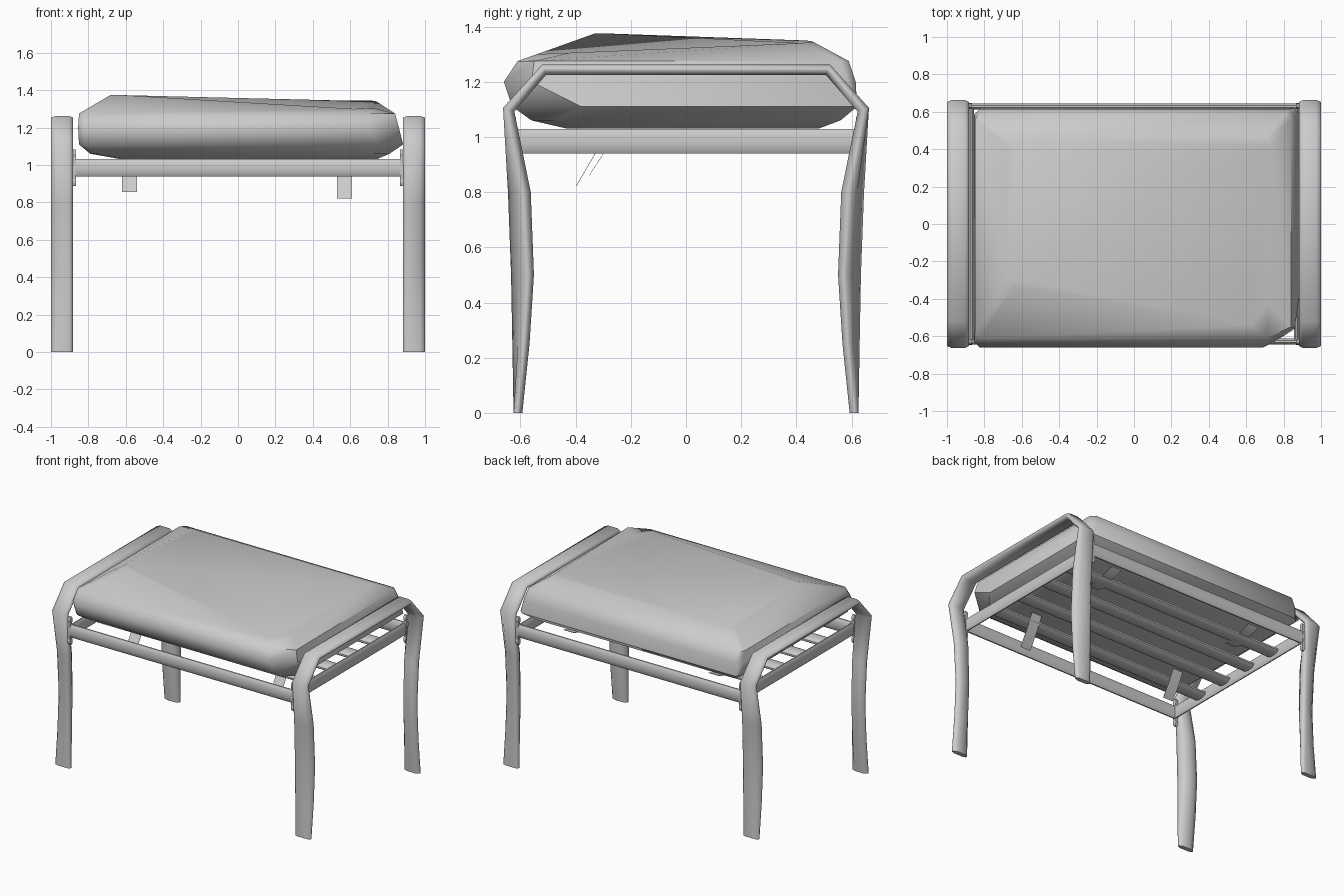
import bpy, bmesh, math
from mathutils import Vector

if "Cube" in bpy.data.objects:
    bpy.data.objects.remove(bpy.data.objects["Cube"])

grey = bpy.data.materials.new("neutral grey")
grey.diffuse_color = (0.6, 0.6, 0.6, 1)
grey.use_nodes = True
grey.node_tree.nodes["Principled BSDF"].inputs["Base Color"].default_value = grey.diffuse_color


def finish(name, bm, angle=35):
    bmesh.ops.recalc_face_normals(bm, faces=bm.faces)
    me = bpy.data.meshes.new(name)
    bm.to_mesh(me)
    bm.free()
    ob = bpy.data.objects.new(name, me)
    bpy.context.collection.objects.link(ob)
    me.materials.append(grey)
    bpy.ops.object.select_all(action='DESELECT')
    ob.select_set(True)
    bpy.context.view_layer.objects.active = ob
    bpy.ops.object.shade_smooth_by_angle(angle=math.radians(angle))
    return ob


def loft(name, rings, angle=35):
    """Skin a list of equal-length closed rings and cap both ends."""
    bm = bmesh.new()
    vs = [[bm.verts.new(p) for p in r] for r in rings]
    n = len(vs[0])
    for a, b in zip(vs, vs[1:]):
        for i in range(n):
            j = (i + 1) % n
            bm.faces.new((a[i], a[j], b[j], b[i]))
    bm.faces.new(vs[0])
    bm.faces.new(vs[-1])
    return finish(name, bm, angle)


def bar(name, a, b, w, h, sides=12):
    """Oval bar between two points: w is horizontal width, h is height."""
    a, b = Vector(a), Vector(b)
    d = (b - a).normalized()
    u = d.cross(Vector((0, 0, 1))).normalized()
    v = u.cross(d)
    ts = [2 * math.pi * (i + 0.5) / sides for i in range(sides)]
    rings = [[p + u * math.cos(t) * w / 2 + v * math.sin(t) * h / 2 for t in ts]
             for p in (a, b)]
    return loft(name, rings)


# Side frames: one bent strip per side, forming two bowed legs and a top bar.
# Each station: y,z of outer and inner surface at the far edge, then at the near edge
half = [
    ((.625, 0), (.593, 0), (.625, 0), (.593, 0)),
    ((.602, .25), (.565, .25), (.635, .25), (.573, .25)),
    ((.59, .5), (.548, .5), (.643, .5), (.56, .5)),
    ((.612, .8), (.56, .8), (.652, .8), (.57, .8)),
    ((.663, 1.105), (.622, 1.092), (.663, 1.105), (.622, 1.092)),
    ((.522, 1.262), (.507, 1.225), (.522, 1.262), (.507, 1.225)),
]


def frame_ring(st, sx, sy):
    fo, fi, no, ni = [Vector((0, y * sy, z)) for y, z in st]

    def at(x, t):
        k = (x - .883) / .117
        p = no.lerp(fo, k).lerp(ni.lerp(fi, k), t)
        return (sx * x, p.y, p.z)
    return [at(1, .6), at(1, .25), at(.975, 0), at(.903, 0),
            at(.883, .25), at(.883, .6), at(.905, 1), at(.97, 1)]


for side, sx in (("left", -1), ("right", 1)):
    rings = [frame_ring(s, sx, 1) for s in half]
    rings += [frame_ring(s, sx, -1) for s in reversed(half)]
    loft(side + "_leg_frame", rings, 75)

    # Side rail, with brackets and bolts joining it to the legs
    bar(side + "_rail", (sx * .868, -.63, .985), (sx * .868, .63, .985), .028, .092)
    for sy in (-1, 1):
        for z in (.91, 1.06):
            bar("bolt", (sx * .865, sy * .63, z), (sx * .885, sy * .63, z), .03, .05, 8)
        bar("bracket", (sx * .866, sy * .632, .985),
            (sx * .885, sy * .632, .985), .03, .17, 8)

# Front and back rails
for name, sy in (("front_rail", -1), ("back_rail", 1)):
    bar(name, (-.88, sy * .628, .985), (.88, sy * .628, .985), .034, .095)

# Slats under the cushion
for i in range(4):
    y = -.36 + .24 * i
    bar("slat", (-.865, y, .985), (.865, y, .985), .11, .045)


# Straps: two hang at the front, two lie flat at the back
def strap(name, x, pts):
    rings = []
    for y, z in pts:
        rings.append([(x - .04, y, z), (x + .04, y, z),
                      (x + .04, y + .005, z + .005), (x - .04, y + .005, z + .005)])
    loft(name, rings)


strap("right_hanging_strap", .57, [(-.29, 1.02), (-.33, .94), (-.4, .82)])
strap("left_hanging_strap", -.58, [(-.26, 1.02), (-.3, .94), (-.355, .855)])
for x in (-.57, .57):
    strap("back_strap", x, [(.27, .975), (.33, .958), (.5, 1.01)])

# Cushion: stacked rectangles (z, x0, x1, y0, y1, front right cut in x and y)
levels = [
    (1.03, -.62, .74, -.43, .48, .06, .06),
    (1.06, -.79, .81, -.56, .56, .08, .08),
    (1.11, -.85, .883, -.63, .62, .13, .25),
    (1.20, -.855, .86, -.66, .615, .17, .10),
    (1.275, -.85, .84, -.61, .59, .13, .06),
]
c = .03
rings = []
for z, x0, x1, y0, y1, fx, fy in levels:
    rings.append([(x, y, z) for x, y in (
        (x0 + c, y0), (x1 - fx, y0), (x1, y0 + fy), (x1, y1 - c),
        (x1 - c, y1), (x0 + c, y1), (x0, y1 - c), (x0, y0 + c))])
# Top outline: highest at the front left, lowest at the front right
rings.append([(-.64, -.33, 1.375), (.62, -.54, 1.30), (.72, -.42, 1.305),
              (.74, .42, 1.34), (.71, .46, 1.345), (-.64, .45, 1.348),
              (-.68, .42, 1.35), (-.68, -.29, 1.375)])
loft("cushion", rings, 50)
